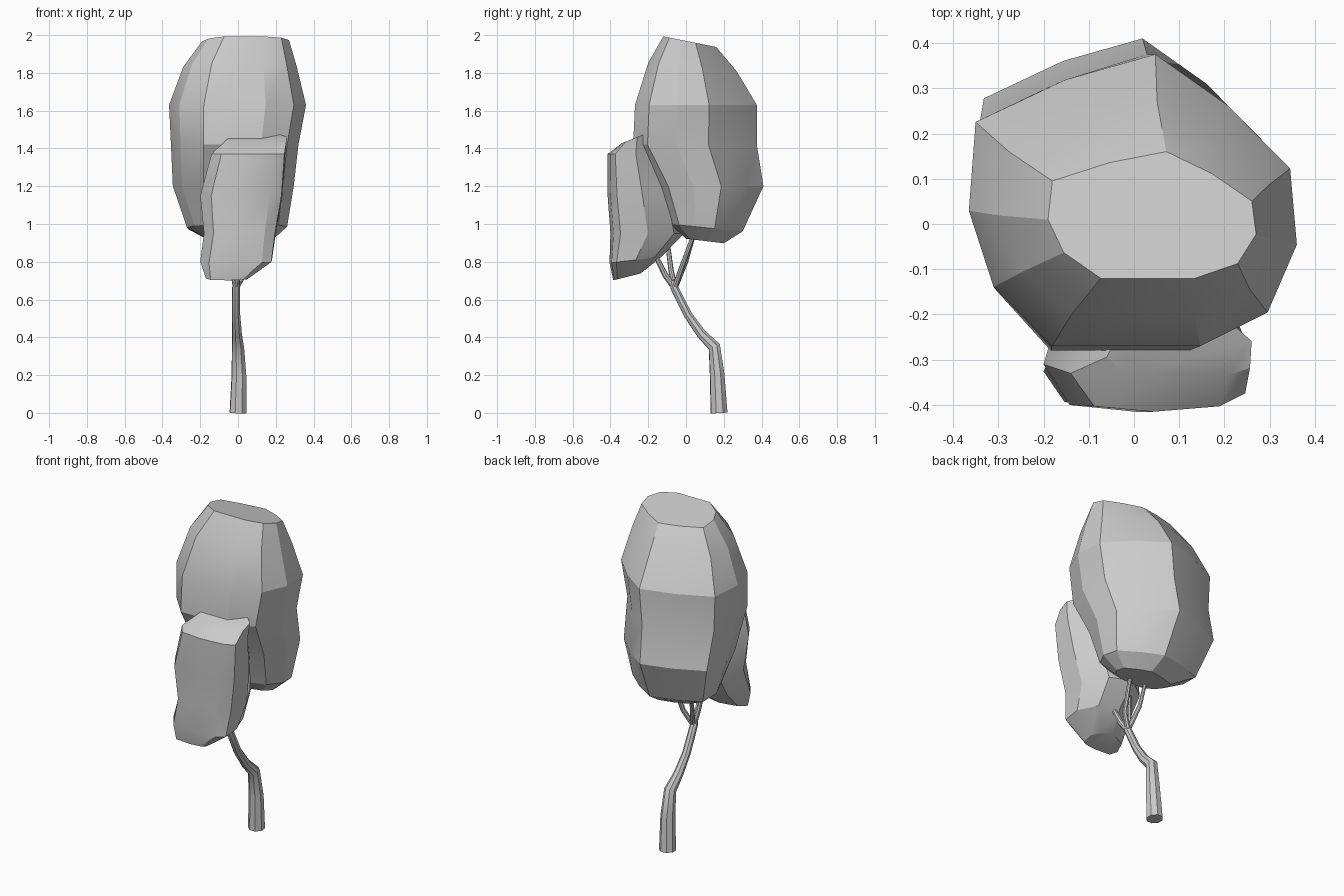
import bpy, bmesh, math
from mathutils import Vector

cube = bpy.data.objects.get("Cube")
if cube:
    bpy.data.objects.remove(cube, do_unlink=True)

grey = bpy.data.materials.new("plain_grey")
grey.use_nodes = True
grey.diffuse_color = (0.6, 0.6, 0.6, 1)
grey.node_tree.nodes["Principled BSDF"].inputs["Base Color"].default_value = (0.6, 0.6, 0.6, 1)


def finish(obj, angle):
    bpy.ops.object.select_all(action='DESELECT')
    obj.select_set(True)
    bpy.context.view_layer.objects.active = obj
    bpy.ops.object.shade_smooth_by_angle(angle=math.radians(angle))


def foliage(name, outline, rings, angle):
    """Loft a faceted clump: each ring is the outline fitted to a box
    (z, slope of z along y, x min, x max, y min, y max)."""
    xs, ys = zip(*outline)
    bm = bmesh.new()
    loops = []
    for z, slope, x0, x1, y0, y1 in rings:
        loop = []
        for px, py in outline:
            x = x0 + (x1 - x0) * (px - min(xs)) / (max(xs) - min(xs))
            y = y0 + (y1 - y0) * (py - min(ys)) / (max(ys) - min(ys))
            loop.append(bm.verts.new((x, y, z + slope * (y - (y0 + y1) / 2))))
        loops.append(loop)
    n = len(outline)
    for low, high in zip(loops, loops[1:]):
        for i in range(n):
            j = (i + 1) % n
            bm.faces.new((low[i], low[j], high[j], high[i]))
    bm.faces.new(loops[0][::-1])
    bm.faces.new(loops[-1])
    bmesh.ops.recalc_face_normals(bm, faces=bm.faces)
    mesh = bpy.data.meshes.new(name)
    bm.to_mesh(mesh)
    bm.free()
    mesh.materials.append(grey)
    obj = bpy.data.objects.new(name, mesh)
    bpy.context.collection.objects.link(obj)
    finish(obj, angle)
    return obj


# Tall main crown
foliage("main_crown",
        [(-.31, -.13), (-.18, -.27), (.15, -.27), (.30, -.19), (.365, -.03), (.35, .15),
         (.21, .30), (.05, .42), (-.15, .36), (-.35, .26), (-.365, .05)],
        [(.91, -.12, -.14, .18, .0, .2),
         (.98, -.1, -.27, .26, -.08, .3),
         (1.2, 0, -.345, .295, -.16, .41),
         (1.42, 0, -.355, .32, -.28, .375),
         (1.63, 0, -.365, .36, -.27, .375),
         (1.83, -.1, -.29, .31, -.2, .27),
         (1.965, -.2, -.19, .27, -.12, .16)], 22)

# Smaller front crown, with its low corner drawn out on one side
front = foliage("front_crown",
                [(-.21, -.31), (-.15, -.40), (0, -.415), (.17, -.40), (.235, -.365),
                 (.24, -.23), (.15, -.1), (0, -.05), (-.16, -.15)],
                [(.72, .25, -.14, .05, -.385, -.24),
                 (.81, .12, -.17, .18, -.405, -.13),
                 (.95, 0, -.18, .2, -.4, -.01),
                 (1.15, 0, -.2, .235, -.415, -.05),
                 (1.37, 0, -.14, .25, -.415, -.12),
                 (1.46, .4, -.06, .26, -.34, -.18)], 25)
for v in front.data.vertices:
    if v.co.z < .84 and v.co.x < -.09 and v.co.y < -.24:
        v.co.x -= .03

# Crooked trunk and its forked branches
curve = bpy.data.curves.new("trunk", 'CURVE')
curve.dimensions = '3D'
curve.bevel_depth = 1
curve.bevel_resolution = 2
curve.use_fill_caps = True
paths = [
    [(0, .175, 0, .047), (.005, .165, .2, .041), (.0, .15, .35, .034), (-.005, .08, .42, .027),
     (-.01, .01, .52, .023), (-.01, -.06, .66, .022), (-.005, -.075, .70, .018)],
    [(-.01, -.06, .66, .016), (.0, -.11, .73, .016), (.01, -.16, .83, .013)],
    [(-.01, -.06, .66, .016), (-.03, -.08, .76, .014), (-.05, -.1, .92, .012)],
    [(-.01, -.06, .66, .016), (.04, -.03, .75, .014), (.06, .05, .97, .011)],
    [(-.01, -.05, .68, .014), (-.04, .0, .8, .012), (-.05, .05, .97, .01)],
]
for path in paths:
    spline = curve.splines.new('POLY')
    spline.points.add(len(path) - 1)
    for point, (x, y, z, r) in zip(spline.points, path):
        point.co = (x, y, z, 1)
        point.radius = r
curve.materials.append(grey)
trunk = bpy.data.objects.new("trunk", curve)
bpy.context.collection.objects.link(trunk)
bpy.ops.object.select_all(action='DESELECT')
trunk.select_set(True)
bpy.context.view_layer.objects.active = trunk
bpy.ops.object.convert(target='MESH')
finish(bpy.context.object, 40)
